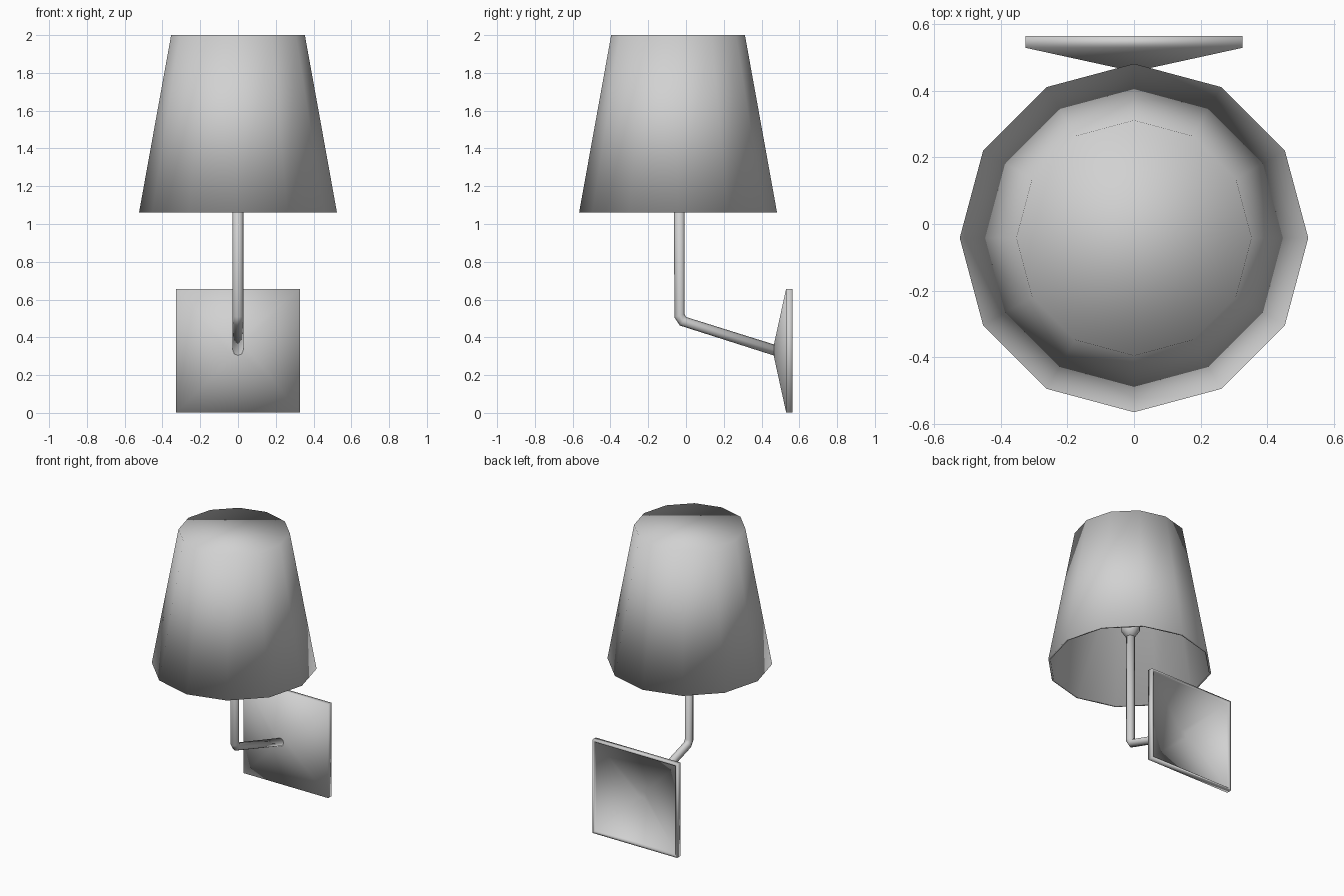
import bpy, bmesh, math
from mathutils import Vector

cube = bpy.data.objects.get("Cube")
if cube:
    bpy.data.objects.remove(cube, do_unlink=True)

grey = bpy.data.materials.new("light_grey")
grey.use_nodes = True
colour = (0.64, 0.64, 0.64, 1)
grey.diffuse_color = colour
grey.node_tree.nodes["Principled BSDF"].inputs["Base Color"].default_value = colour

X, Y, Z = Vector((1, 0, 0)), Vector((0, 1, 0)), Vector((0, 0, 1))


def ring(centre, u, v, radius, sides, turn=0.0):
    """Regular polygon of points in the plane of u and v."""
    angles = [turn + math.tau * i / sides for i in range(sides)]
    return [Vector(centre) + radius * (u * math.cos(a) + v * math.sin(a)) for a in angles]


def loft(name, rings):
    """Smooth closed skin through a list of rings, capped at both ends."""
    bm = bmesh.new()
    loops = [[bm.verts.new(p) for p in r] for r in rings]
    n = len(loops[0])
    for a, b in zip(loops, loops[1:]):
        for i in range(n):
            j = (i + 1) % n
            bm.faces.new((a[i], a[j], b[j], b[i]))
    bm.faces.new(loops[0])
    bm.faces.new(loops[-1])
    bmesh.ops.recalc_face_normals(bm, faces=bm.faces)
    for f in bm.faces:
        f.smooth = True
    mesh = bpy.data.meshes.new(name)
    bm.to_mesh(mesh)
    bm.free()
    mesh.materials.append(grey)
    obj = bpy.data.objects.new(name, mesh)
    bpy.context.collection.objects.link(obj)
    return obj


def turned(name, y, profile, sides):
    """Upright turned part from (radius, height) pairs."""
    return loft(name, [ring((0, y, z), X, Y, r, sides) for r, z in profile])


# Twelve-sided shade: thin shell, closed on top and open below
turned("lamp_shade", -0.042,
       [(0.343, 1.985), (0.51, 1.06), (0.524, 1.06), (0.354, 2.0)], 12)

# Wall plate: hollow square pyramid with a thin straight rim
plate = [(0.02, 0.485), (0.313, 0.545), (0.313, 0.565),
         (0.327, 0.565), (0.327, 0.53), (0.03, 0.465)]
loft("wall_plate", [ring((0, y, 0.33), X, Z, half * math.sqrt(2), 4, math.pi / 4)
                    for half, y in plate])

# Bent arm from the plate up into the shade
path = [Vector((0, y, z)) for y, z in
        [(0.475, 0.33), (-0.016, 0.485), (-0.035, 0.515), (-0.035, 1.3)]]
rings = []
for i, p in enumerate(path):
    before = (p - path[i - 1]).normalized() if i > 0 else Vector()
    after = (path[i + 1] - p).normalized() if i < len(path) - 1 else Vector()
    tangent = (before + after).normalized()
    rings.append(ring(p, X, tangent.cross(X), 0.028, 8))
loft("arm", rings)

# Flared bulb holder hidden inside the shade
turned("bulb_holder", -0.035,
       [(0.028, 1.27), (0.06, 1.32), (0.06, 1.4), (0.03, 1.42)], 12)
